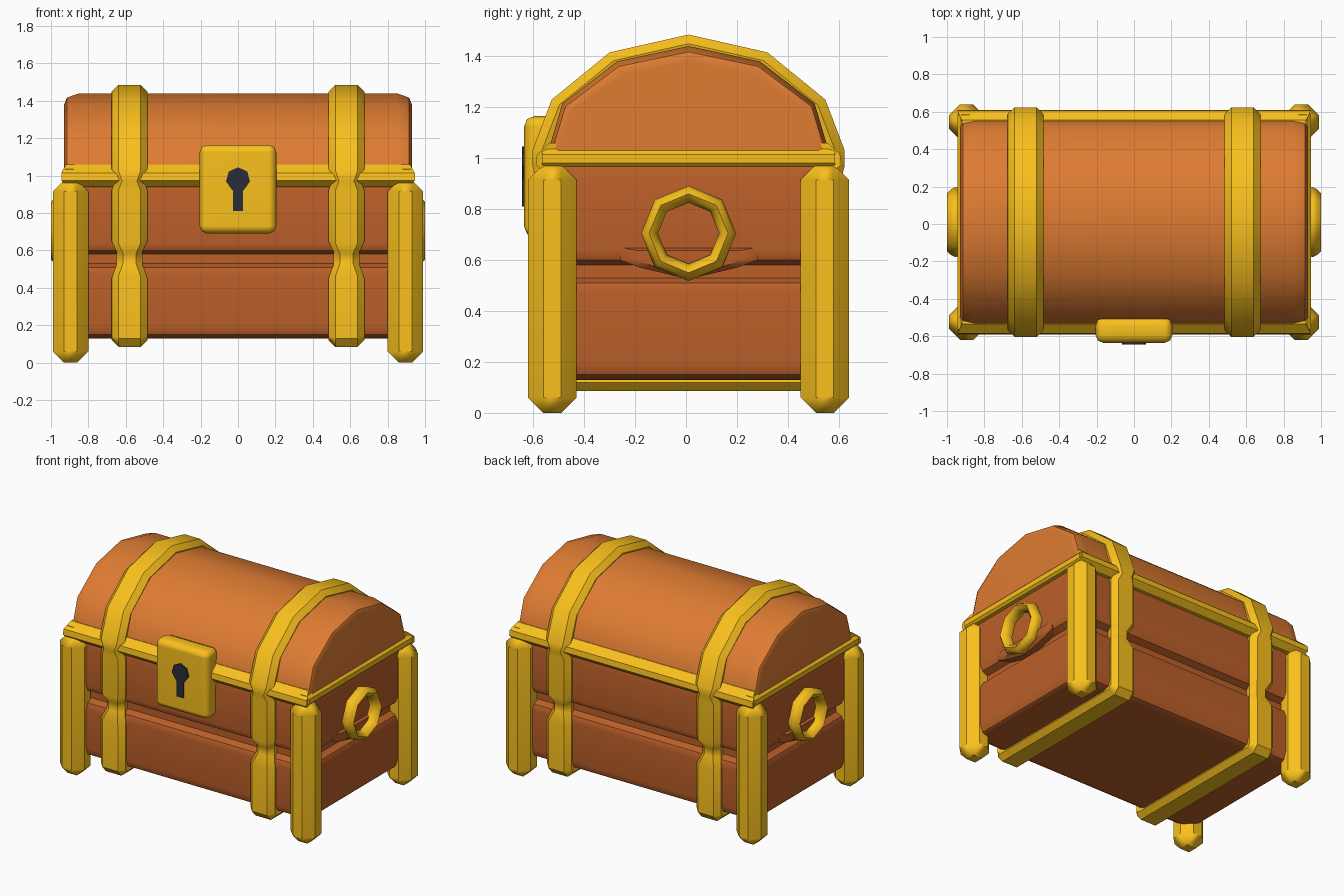
import bpy, bmesh, math
from mathutils import Vector, Matrix

if "Cube" in bpy.data.objects:
    bpy.data.objects.remove(bpy.data.objects["Cube"])

CY = 0.01  # depth centre of the chest body


def material(name, rgb):
    m = bpy.data.materials.new(name)
    m.diffuse_color = (*rgb, 1)
    m.use_nodes = True
    m.node_tree.nodes["Principled BSDF"].inputs["Base Color"].default_value = m.diffuse_color
    return m


GOLD = material("gold", (0.95, 0.53, 0.012))
LID = material("light_wood", (0.73, 0.20, 0.032))
WOOD = material("dark_wood", (0.50, 0.115, 0.022))
DARK = material("keyhole_dark", (0.025, 0.025, 0.04))


def finish(name, bm, mat, angle=40, weighted=True):
    bmesh.ops.recalc_face_normals(bm, faces=bm.faces)
    me = bpy.data.meshes.new(name)
    bm.to_mesh(me)
    bm.free()
    me.materials.append(mat)
    me.shade_smooth()
    me.set_sharp_from_angle(angle=math.radians(angle))
    ob = bpy.data.objects.new(name, me)
    bpy.context.collection.objects.link(ob)
    if weighted:
        ob.modifiers.new("weighted", 'WEIGHTED_NORMAL').keep_sharp = True
    return ob


def loft(name, rings, mat, angle=40, closed=False):
    """Skin a list of equal-length rings, capped or closed on itself."""
    bm = bmesh.new()
    vs = [[bm.verts.new(p) for p in r] for r in rings]
    n = len(vs[0])
    for a, b in zip(vs, vs[1:] + (vs[:1] if closed else [])):
        for i in range(n):
            j = (i + 1) % n
            bm.faces.new((a[i], a[j], b[j], b[i]))
    if not closed:
        bm.faces.new(vs[0])
        bm.faces.new(vs[-1])
    return finish(name, bm, mat, angle)


def box(name, centre, size, bevel, mat, segments=1, angle=50):
    bm = bmesh.new()
    bmesh.ops.create_cube(bm, size=1, matrix=Matrix.Translation(centre) @ Matrix.Diagonal((*size, 1)))
    bmesh.ops.bevel(bm, geom=bm.edges[:], offset=bevel, segments=segments,
                    profile=0.5, affect='EDGES')
    return finish(name, bm, mat, angle)


# Body: two rounded planks with a groove between them
def body_ring(z, inset):
    x, y, c = 0.925 - inset, 0.55 - inset, 0.03
    return [(sx * a, CY + sy * b, z) for sx, sy, a, b in (
        (1, -1, x - c, y), (1, -1, x, y - c), (1, 1, x, y - c), (1, 1, x - c, y),
        (-1, 1, x - c, y), (-1, 1, x, y - c), (-1, -1, x, y - c), (-1, -1, x - c, y))]


loft("body", [body_ring(z, i) for z, i in (
    (0.13, 0.06), (0.15, 0.02), (0.20, 0), (0.47, 0), (0.51, 0.018), (0.53, 0.06),
    (0.58, 0.06), (0.60, 0.018), (0.64, 0), (0.90, 0), (0.99, 0.03))], WOOD)

# Lid: faceted arch with rounded ends
half = [(0, 1.44), (0.28, 1.38), (0.495, 1.215), (0.55, 1.03), (0.55, 0.98)]
arch = half + [(-y, z) for y, z in half[:0:-1]]
loft("lid", [[(x, CY + y * sy, 0.98 + (z - 0.98) * sz) for y, z in arch]
             for x, sy, sz in ((-0.93, 0.93, 0.87), (-0.915, 0.975, 0.95), (-0.85, 1, 1),
                               (0.85, 1, 1), (0.915, 0.975, 0.95), (0.93, 0.93, 0.87))], LID)

# Straps: bevelled bands wrapped around the whole chest (y, z, half width)
path = [(0, 1.485, .095), (.31, 1.415, .095), (.537, 1.23, .095), (.613, 1.03, .095),
        (.613, .97, .075), (.60, .92, .095), (.60, .64, .095), (.568, .585, .07),
        (.568, .53, .07), (.60, .46, .095), (.60, .13, .095), (.56, .085, .095)]
loop = path + [(0, .085, .095)] + [(-y, z, w) for y, z, w in path[:0:-1]]


def strap_rings(cx):
    rings = []
    for i, (y, z, w) in enumerate(loop):
        p = Vector((y, z))
        a = (p - Vector(loop[i - 1][:2])).normalized()
        b = (Vector(loop[(i + 1) % len(loop)][:2]) - p).normalized()
        n = Vector((-a.y - b.y, a.x + b.x)).normalized()
        n = n / max(0.6, math.sqrt(max(0, (1 + a.dot(b)) / 2)))  # outward mitre
        ring = []
        for dx, d in ((-w + .01, .075), (-w, .035), (-w + .035, 0),
                      (w - .035, 0), (w, .035), (w - .01, .075)):
            q = p - n * d
            ring.append((cx + dx, CY + q.x, q.y))
        rings.append(ring)
    return rings


for s, side in ((-1, "left"), (1, "right")):
    loft("strap_" + side, strap_rings(s * 0.58), GOLD, closed=True)

# Rim between body and lid
edge = [(.50, 1.06), (.545, 1.06), (.595, 1.015), (.60, .975), (.56, .94), (.50, .94)]
for s, side in ((-1, "front"), (1, "back")):
    loft("rim_" + side, [[(x * (.945 if .95 < z < 1.05 else .92), CY + s * y, z)
                          for y, z in edge] for x in (-1, 1)], GOLD)
edge = [(.88, 1.035), (.925, 1.035), (.945, 1.015), (.945, .98), (.93, .965), (.88, .965)]
for s, side in ((-1, "left"), (1, "right")):
    loft("rim_" + side, [[(s * x, CY + y, z) for x, z in edge] for y in (-.575, .575)], GOLD)

# Corner legs
for sx, a in ((-1, "left"), (1, "right")):
    for sy, b in ((-1, "front"), (1, "back")):
        box(f"leg_{b}_{a}", (sx * .895, CY + sy * .535, .4875), (.19, .19, .975), .06, GOLD, 1, 40)

# Side ring handles, with a low wooden swelling under each
swell = [(-.27, .65), (.27, .65), (.27, .60), (.19, .57), (0, .525), (-.19, .57), (-.27, .60)]
section = [(.187, .955), (.175, .98), (.155, 1.0), (.135, .985), (.12, .955), (.13, .915), (.175, .915)]
for s, side in ((-1, "left"), (1, "right")):
    loft("ring_handle_" + side,
         [[(s * x, CY + r * math.sin(t), .705 + r * math.cos(t)) for r, x in section]
          for t in (i * math.tau / 8 for i in range(8))], GOLD, 50, True)
    loft("handle_swell_" + side,
         [[(s * x, CY + y * f, .60 + (z - .60) * f) for y, z in swell]
          for x, f in ((.87, 1), (.92, 1), (.94, .75))], WOOD)

# Lock plate and keyhole
box("lock_plate", (0, -.5675, .9275), (.41, .135, .475), .04, GOLD, 2)
hole = [(.065 * math.cos(math.radians(a)), .98 + .065 * math.sin(math.radians(a)))
        for a in range(-60, 241, 50)]
hole += [(-.027, .92), (-.027, .81), (.027, .81), (.027, .92)]
loft("keyhole", [[(x, y, z) for x, z in hole] for y in (-.643, -.60)], DARK)
